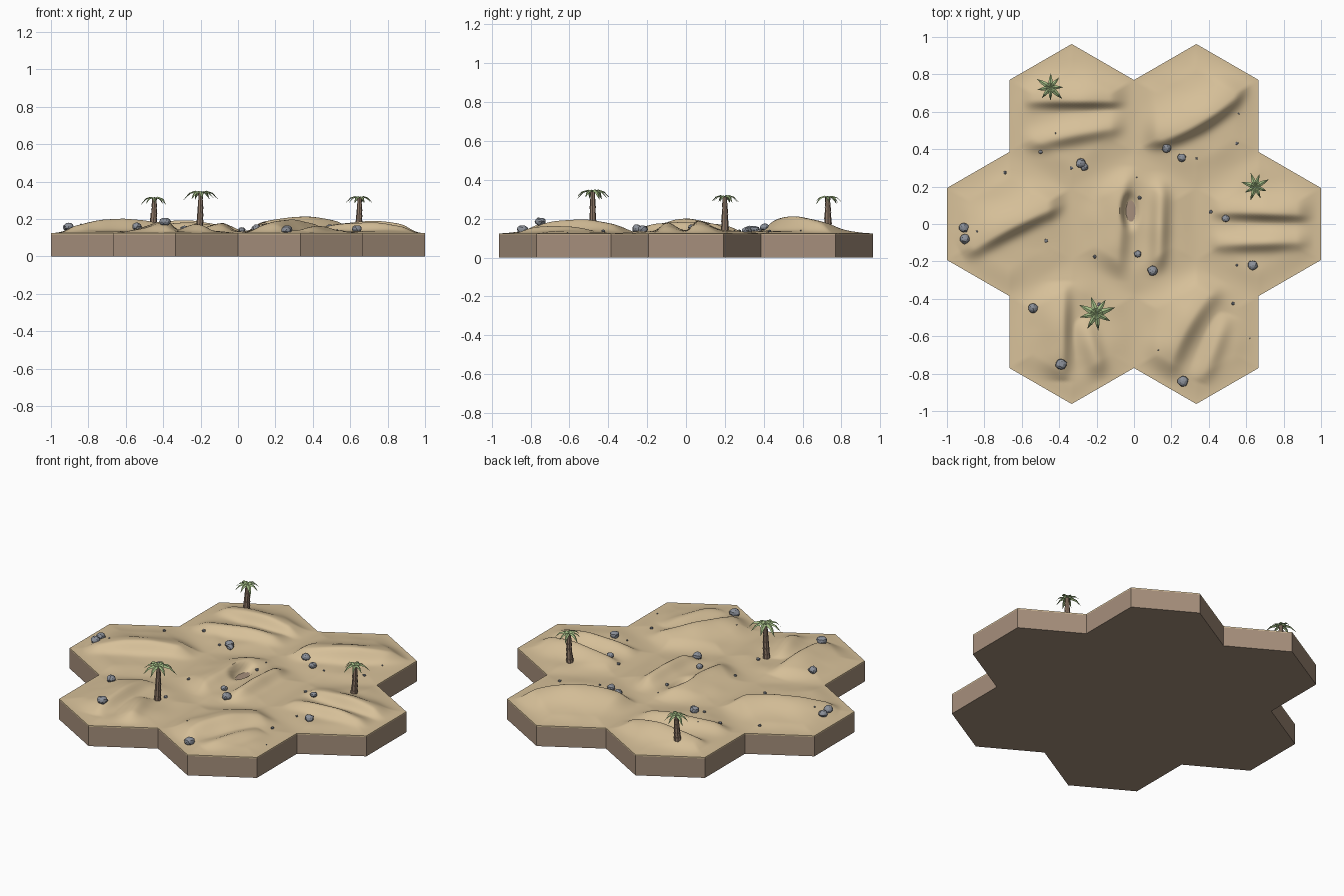
import bpy, bmesh, math, random
from mathutils import Vector, noise

if "Cube" in bpy.data.objects:
    bpy.data.objects.remove(bpy.data.objects["Cube"])

random.seed(4)
APO = 1 / 3                      # hex half width
RAD = APO * 2 / math.sqrt(3)     # hex corner radius
BASE_Z, SAND_Z = 0.118, 0.125
CENTRES = [(0, 0)] + [(2 * APO * math.cos(k * math.pi / 3),
                       2 * APO * math.sin(k * math.pi / 3)) for k in range(6)]
CORNERS = [(RAD * math.cos(math.radians(30 + 60 * k)),
            RAD * math.sin(math.radians(30 + 60 * k))) for k in range(6)]


def material(name, colour):
    m = bpy.data.materials.new(name)
    m.diffuse_color = (*colour, 1)
    m.use_nodes = True
    m.node_tree.nodes["Principled BSDF"].inputs["Base Color"].default_value = m.diffuse_color
    return m


SAND = material("sand", (0.68, 0.53, 0.32))
EARTH = material("earth", (0.38, 0.275, 0.2))
BARK = material("bark", (0.31, 0.215, 0.155))
LEAF = material("leaf green", (0.36, 0.50, 0.23))
STONE = material("stone grey", (0.26, 0.28, 0.32))


def finish(bm, name, mat):
    mesh = bpy.data.meshes.new(name)
    bm.to_mesh(mesh)
    bm.free()
    mesh.materials.append(mat)
    obj = bpy.data.objects.new(name, mesh)
    bpy.context.collection.objects.link(obj)
    return obj


# Dune crests: start, end, bow, height, gentle width, steep width (steep side on the right)
DUNES = [
    ((-0.60, 0.66), (0.0, 0.66), 0.0, 0.055, 0.11, 0.035),
    ((-0.60, 0.41), (-0.02, 0.53), 0.01, 0.045, 0.07, 0.045),
    ((0.04, 0.42), (0.62, 0.76), -0.05, 0.078, 0.15, 0.045),
    ((-0.92, -0.17), (-0.32, 0.13), 0.02, 0.066, 0.14, 0.045),
    ((0.40, 0.07), (0.98, 0.05), 0.0, 0.052, 0.09, 0.035),
    ((0.40, -0.11), (0.96, -0.09), 0.0, 0.046, 0.06, 0.04),
    ((-0.10, -0.30), (-0.05, 0.31), 0.0, 0.045, 0.10, 0.05),
    ((0.13, -0.30), (0.15, 0.28), 0.0, 0.050, 0.05, 0.045),
    ((-0.39, -0.84), (-0.38, -0.31), 0.0, 0.058, 0.12, 0.045),
    ((-0.17, -0.84), (-0.27, -0.50), 0.0, 0.035, 0.06, 0.05),
    ((0.16, -0.84), (0.47, -0.30), 0.04, 0.060, 0.13, 0.06),
    ((0.36, -0.85), (0.50, -0.48), 0.0, 0.030, 0.05, 0.05),
]


def dune(x, y, d):
    (ax, ay), (bx, by), bow, h, gentle, steep = d
    length = math.hypot(bx - ax, by - ay)
    ux, uy = (bx - ax) / length, (by - ay) / length
    px, py = x - (ax + bx) / 2, y - (ay + by) / 2
    t = (px * ux + py * uy) * 2 / length
    if abs(t) >= 1:
        return 0
    v = py * ux - px * uy - bow * (1 - t * t)
    return h * (1 - t * t) ** 0.8 * math.exp(-(v / (gentle if v > 0 else steep)) ** 2)


def ground(x, y):
    cx, cy = min(CENTRES, key=lambda c: (c[0] - x) ** 2 + (c[1] - y) ** 2)
    edge = max(abs((x - cx) * math.cos(a) + (y - cy) * math.sin(a))
               for a in (0, math.pi / 3, 2 * math.pi / 3))
    f = min(1, max(0, (APO - edge) / 0.13))
    f = f * f * (3 - 2 * f)
    h = max(dune(x, y, d) for d in DUNES)
    h += 0.010 + 0.006 * noise.noise(Vector((x * 7, y * 7, 0.3)))
    # Bare hollow in the middle, low enough to expose the earth
    hollow = math.exp(-(((x + 0.02) / 0.042) ** 2 + ((y - 0.07) / 0.09) ** 2) ** 2)
    return SAND_Z + (h * (1 - hollow) - 0.013 * hollow) * f


# Earth base: seven joined hexagons
bm = bmesh.new()
for cx, cy in CENTRES:
    bm.faces.new([bm.verts.new((cx + x, cy + y, BASE_Z)) for x, y in CORNERS])
bmesh.ops.remove_doubles(bm, verts=bm.verts, dist=1e-3)
base = finish(bm, "earth_base", EARTH)
solid = base.modifiers.new("thickness", 'SOLIDIFY')
solid.thickness, solid.offset = BASE_Z, -1

# Sand sheet: triangular lattice on every hexagon, lifted into dunes
N = 30
bm = bmesh.new()
for cx, cy in CENTRES:
    for k in range(6):
        (ax, ay), (bx, by) = CORNERS[k], CORNERS[(k + 1) % 6]
        grid = {}
        for i in range(N + 1):
            for j in range(N + 1 - i):
                x, y = cx + (ax * i + bx * j) / N, cy + (ay * i + by * j) / N
                grid[i, j] = bm.verts.new((x, y, ground(x, y)))
        for i in range(N):
            for j in range(N - i):
                bm.faces.new((grid[i, j], grid[i + 1, j], grid[i, j + 1]))
                if i + j < N - 1:
                    bm.faces.new((grid[i + 1, j], grid[i + 1, j + 1], grid[i, j + 1]))
bmesh.ops.remove_doubles(bm, verts=bm.verts, dist=1e-4)
rim = bmesh.ops.extrude_edge_only(bm, edges=[e for e in bm.edges if e.is_boundary])
for v in rim["geom"]:
    if isinstance(v, bmesh.types.BMVert):
        v.co.z = BASE_Z
bmesh.ops.recalc_face_normals(bm, faces=bm.faces)
sand = finish(bm, "sand_dunes", SAND)
bpy.context.view_layer.objects.active = sand
sand.select_set(True)
bpy.ops.object.shade_smooth_by_angle(angle=math.radians(40))
sand.select_set(False)


# Palms: stepped trunk and drooping fronds
def palm(x, y, top, reach, turn):
    z0 = ground(x, y) - 0.01
    bm = bmesh.new()
    steps, rings = 6, []
    for s in range(steps):
        for z, r in ((s / steps, 0.019 - 0.0015 * s), ((s + 1) / steps, 0.0205 - 0.0015 * s)):
            lean = -0.008 * (1 - z) ** 2
            rings.append([bm.verts.new((x + lean + r * math.cos(a * math.pi / 4),
                                        y + r * math.sin(a * math.pi / 4),
                                        z0 + z * (top - z0))) for a in range(8)])
    for lo, hi in zip(rings, rings[1:]):
        for a in range(8):
            b = (a + 1) % 8
            bm.faces.new((lo[a], lo[b], hi[b], hi[a]))
    bm.faces.new(rings[-1])
    finish(bm, "palm_trunk", BARK)

    bm = bmesh.new()
    for k in range(8):
        a = turn + k * math.pi / 4 + random.uniform(-0.15, 0.15)
        size = reach * random.uniform(0.8, 1.08)
        out, side = Vector((math.cos(a), math.sin(a), 0)), Vector((-math.sin(a), math.cos(a), 0))
        rows = []
        # along, rise, half width
        for u, rise, w in ((0, 0, 0.06), (0.3, 0.13, 0.16), (0.65, 0.02, 0.11), (1, -0.36, 0.006)):
            mid = Vector((x, y, top)) + out * u * size + Vector((0, 0, rise * size))
            drop = Vector((0, 0, -0.5 * w * size))
            rows.append([bm.verts.new(p) for p in (mid - side * w * size + drop, mid,
                                                   mid + side * w * size + drop)])
        for lo, hi in zip(rows, rows[1:]):
            for i in (0, 1):
                bm.faces.new((lo[i], hi[i], hi[i + 1], lo[i + 1]))
    bmesh.ops.recalc_face_normals(bm, faces=bm.faces)
    for f in bm.faces:
        if f.normal.z < 0:
            f.normal_flip()
    finish(bm, "palm_fronds", LEAF)


palm(-0.447, 0.73, 0.308, 0.082, 0.1)
palm(0.65, 0.20, 0.312, 0.078, 0.4)
palm(-0.20, -0.48, 0.338, 0.100, 0.2)

# Stones: x, y, radius
ROCKS = [(-.91, -.02, .025), (-.905, -.08, .026), (-.54, -.45, .026), (-.39, -.75, .029),
         (.26, -.84, .029), (.10, -.25, .027), (.02, -.16, .019), (.175, .405, .024),
         (.255, .355, .023), (-.285, .325, .026), (-.265, .305, .020), (.635, -.22, .026),
         (.49, .03, .020), (-.50, .385, .011), (-.335, .30, .009), (-.69, .275, .010),
         (.03, .14, .011), (.41, .065, .011), (-.47, -.09, .011), (-.21, -.175, .010),
         (.53, -.425, .010), (.55, -.22, .007), (.55, .43, .010), (.335, .35, .007),
         (-.185, -.43, .012), (-.84, -.04, .006), (.015, .25, .004), (.56, .59, .005),
         (.13, -.675, .004), (.62, -.61, .004), (-.42, .485, .004)]
for x, y, r in ROCKS:
    bm = bmesh.new()
    bmesh.ops.create_icosphere(bm, subdivisions=2 if r > 0.015 else 1, radius=r)
    seed = Vector((x * 40, y * 40, 0))
    for v in bm.verts:
        v.co *= 1 + 0.22 * noise.noise(v.co / r * 1.3 + seed)
        v.co.z *= 0.8
        v.co += Vector((x, y, ground(x, y) + r * 0.45))
    finish(bm, "rock", STONE)
